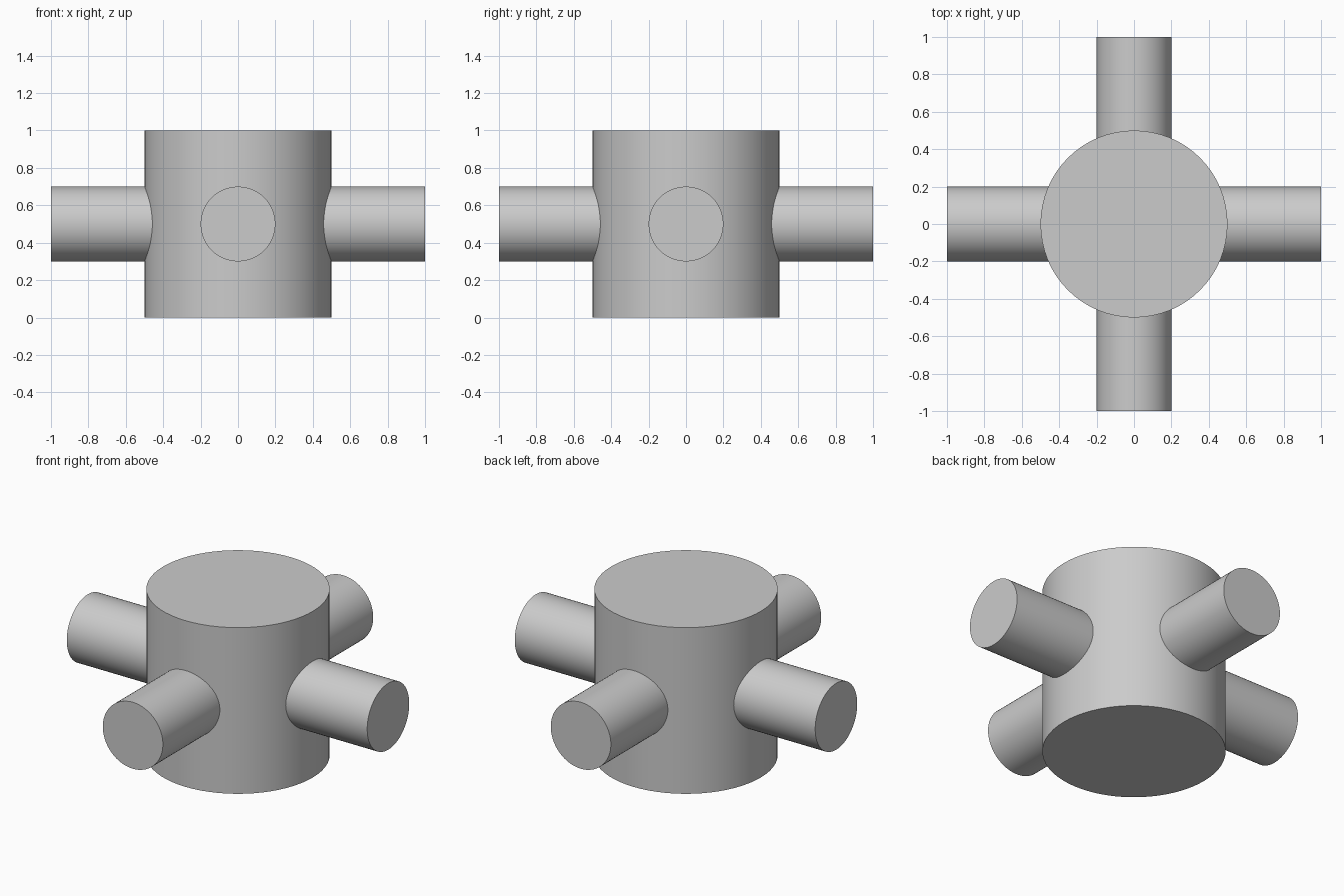
import bpy
from math import pi, cos, sin, radians

cube = bpy.data.objects.get("Cube")
if cube:
    bpy.data.objects.remove(cube, do_unlink=True)

# One plain grey for the whole fitting
grey = bpy.data.materials.new("light grey")
grey.use_nodes = True
colour = (0.6, 0.6, 0.6, 1)
grey.diffuse_color = colour
grey.node_tree.nodes["Principled BSDF"].inputs["Base Color"].default_value = colour


def cylinder(name, radius, length, location, rotation=(0, 0, 0)):
    bpy.ops.mesh.primitive_cylinder_add(vertices=64, radius=radius, depth=length,
                                        location=location, rotation=rotation)
    part = bpy.context.object
    part.name = name
    part.data.materials.append(grey)
    bpy.ops.object.shade_smooth_by_angle(angle=radians(30))
    return part


# Upright central drum
cylinder("central_drum", 0.5, 1, (0, 0, 0.5))

# Four side arms, rooted inside the drum wall
inner, outer = 0.4, 1.0
middle = (inner + outer) / 2
for i, side in enumerate(("left", "back", "right", "front")):
    angle = i * pi / 2
    cylinder(side + "_arm", 0.2, outer - inner,
             (middle * cos(angle), middle * sin(angle), 0.5), (0, pi / 2, angle))
